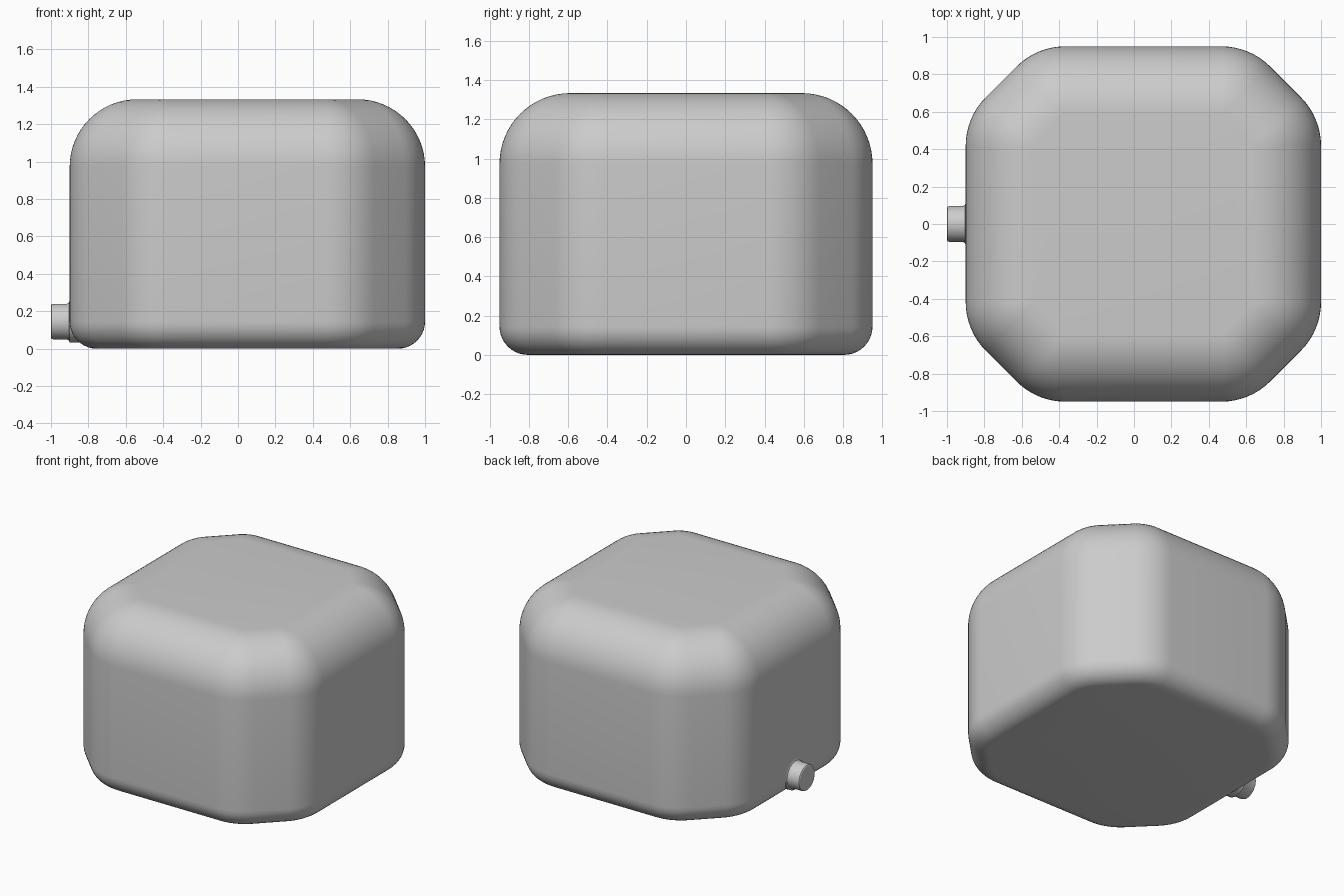
import bpy, bmesh
from math import sin, cos, pi, tan

if "Cube" in bpy.data.objects:
    bpy.data.objects.remove(bpy.data.objects["Cube"])

CX, HALF, HEIGHT = 0.05, 0.95, 1.333
CHAMFER, PLAN_R, TOP_R, BOT_R = 0.38, 0.37, 0.36, 0.145


def loft(name, rings):
    """Skin a list of equal-length closed rings and cap both ends."""
    bm = bmesh.new()
    rows = [[bm.verts.new(p) for p in ring] for ring in rings]
    n = len(rows[0])
    for a, b in zip(rows, rows[1:]):
        for i in range(n):
            j = (i + 1) % n
            bm.faces.new((a[i], a[j], b[j], b[i]))
    bm.faces.new(rows[0][::-1])
    bm.faces.new(rows[-1])
    bmesh.ops.recalc_face_normals(bm, faces=bm.faces[:])
    mesh = bpy.data.meshes.new(name)
    bm.to_mesh(mesh)
    bm.free()
    ob = bpy.data.objects.new(name, mesh)
    bpy.context.collection.objects.link(ob)
    bpy.ops.object.select_all(action='DESELECT')
    ob.select_set(True)
    bpy.context.view_layer.objects.active = ob
    bpy.ops.object.shade_smooth_by_angle(angle=pi / 6)
    return ob


def body_ring(z, inset, steps=8):
    """Chamfered square with rounded vertices, offset inward."""
    r = PLAN_R - inset
    t = PLAN_R * tan(pi / 8)
    a, b = HALF - PLAN_R, HALF - CHAMFER - t
    # arc centres for one corner, then turned four times
    d = (CHAMFER * 2 ** 0.5 - 2 * t) / 2 ** 0.5
    centres = [(a, b), (a - d, b + d)]
    ring = []
    for q in range(4):
        c, s = round(cos(q * pi / 2)), round(sin(q * pi / 2))
        for k, (px, py) in enumerate(centres):
            for i in range(steps + 1):
                ang = pi / 4 * (k + i / steps)
                x, y = px + r * cos(ang), py + r * sin(ang)
                ring.append((CX + c * x - s * y, s * x + c * y, z))
    return ring


# Body: small round at the base, large round at the top
rings = []
for i in range(11):
    u = pi / 2 * i / 10
    rings.append(body_ring(BOT_R * (1 - sin(u)), BOT_R * (1 - cos(u))))
rings.reverse()
rings = rings[::-1] if rings[0][0][2] > rings[-1][0][2] else rings
for i in range(17):
    u = pi / 2 * i / 16
    rings.append(body_ring(HEIGHT - TOP_R * (1 - sin(u)), TOP_R * (1 - cos(u))))
loft("body", rings)

# Side plug: short cylinder along x with a flared root and softened rim
profile = [(-0.84, 0.112), (-0.9, 0.112), (-0.904, 0.101), (-0.915, 0.095),
           (-0.988, 0.095), (-0.996, 0.0925), (-1.0, 0.086)]
loft("side_plug", [[(x, r * cos(2 * pi * i / 48), 0.145 + r * sin(2 * pi * i / 48))
                    for i in range(48)] for x, r in profile])
